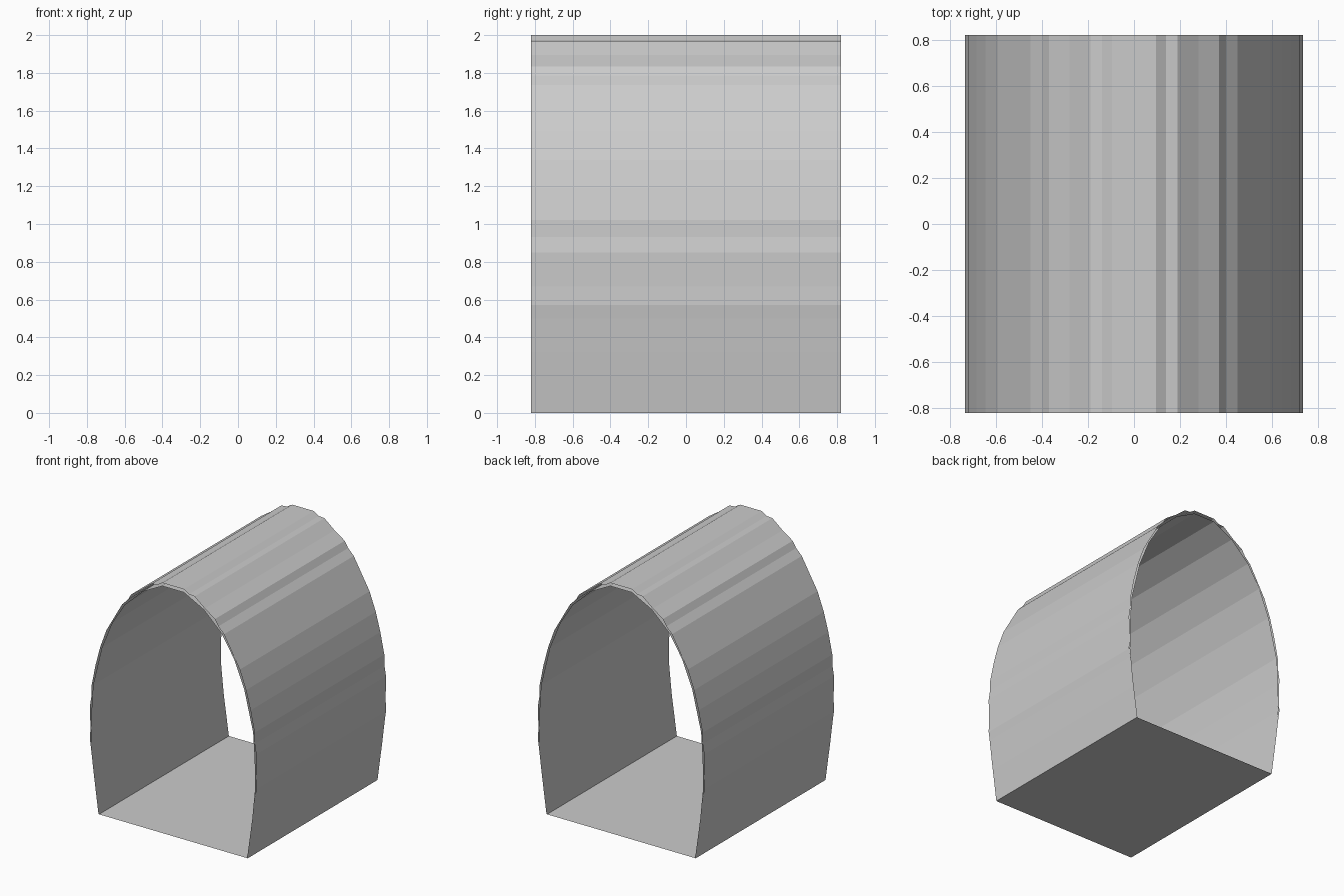
import bpy, bmesh

if "Cube" in bpy.data.objects:
    bpy.data.objects.remove(bpy.data.objects["Cube"])

HALF_DEPTH = 0.82

# right half of the uneven outer arch, from base to crown (x, z)
OUTER = [(0.66, 0), (0.695, 0.26), (0.703, 0.32), (0.725, 0.5), (0.735, 0.57),
         (0.732, 0.67), (0.735, 0.85), (0.722, 0.93), (0.72, 1.02),
         (0.685, 1.19), (0.645, 1.34), (0.59, 1.49), (0.45, 1.735),
         (0.40, 1.785), (0.37, 1.835), (0.28, 1.895), (0.19, 1.968),
         (0.14, 1.972), (0.095, 2.0)]

# right half of the plainer inner lining
INNER = [(0.655, 0), (0.70, 0.32), (0.725, 0.57), (0.722, 0.8), (0.708, 1.02),
         (0.63, 1.34), (0.54, 1.56), (0.43, 1.735), (0.27, 1.885),
         (0.095, 1.975)]


def sheet(name, profile):
    """Sweep an open x-z profile along y as a single-sided sheet."""
    bm = bmesh.new()
    rows = [[bm.verts.new((x, y, z)) for x, z in profile]
            for y in (-HALF_DEPTH, HALF_DEPTH)]
    front, back = rows
    for i in range(len(profile) - 1):
        bm.faces.new((front[i], front[i + 1], back[i + 1], back[i]))
    mesh = bpy.data.meshes.new(name)
    bm.normal_update()
    bm.to_mesh(mesh)
    bm.free()
    obj = bpy.data.objects.new(name, mesh)
    bpy.context.collection.objects.link(obj)
    return obj


def full_arch(half):
    return half + [(-x, z) for x, z in reversed(half)]


# outer skin faces outward, lining faces the passage
sheet("tunnel_outer_shell", list(reversed(full_arch(OUTER))))
sheet("tunnel_inner_lining", full_arch(INNER))

# flat floor joining both walls
sheet("tunnel_floor", [(0.66, 0), (-0.66, 0)])

# make the floor face up and the shell outward
for name, axis_test in (("tunnel_floor", 1), ("tunnel_outer_shell", 1),
                        ("tunnel_inner_lining", -1)):
    mesh = bpy.data.objects[name].data
    top = max(mesh.polygons, key=lambda p: p.center.z)
    if top.normal.z * axis_test < 0:
        mesh.flip_normals()
